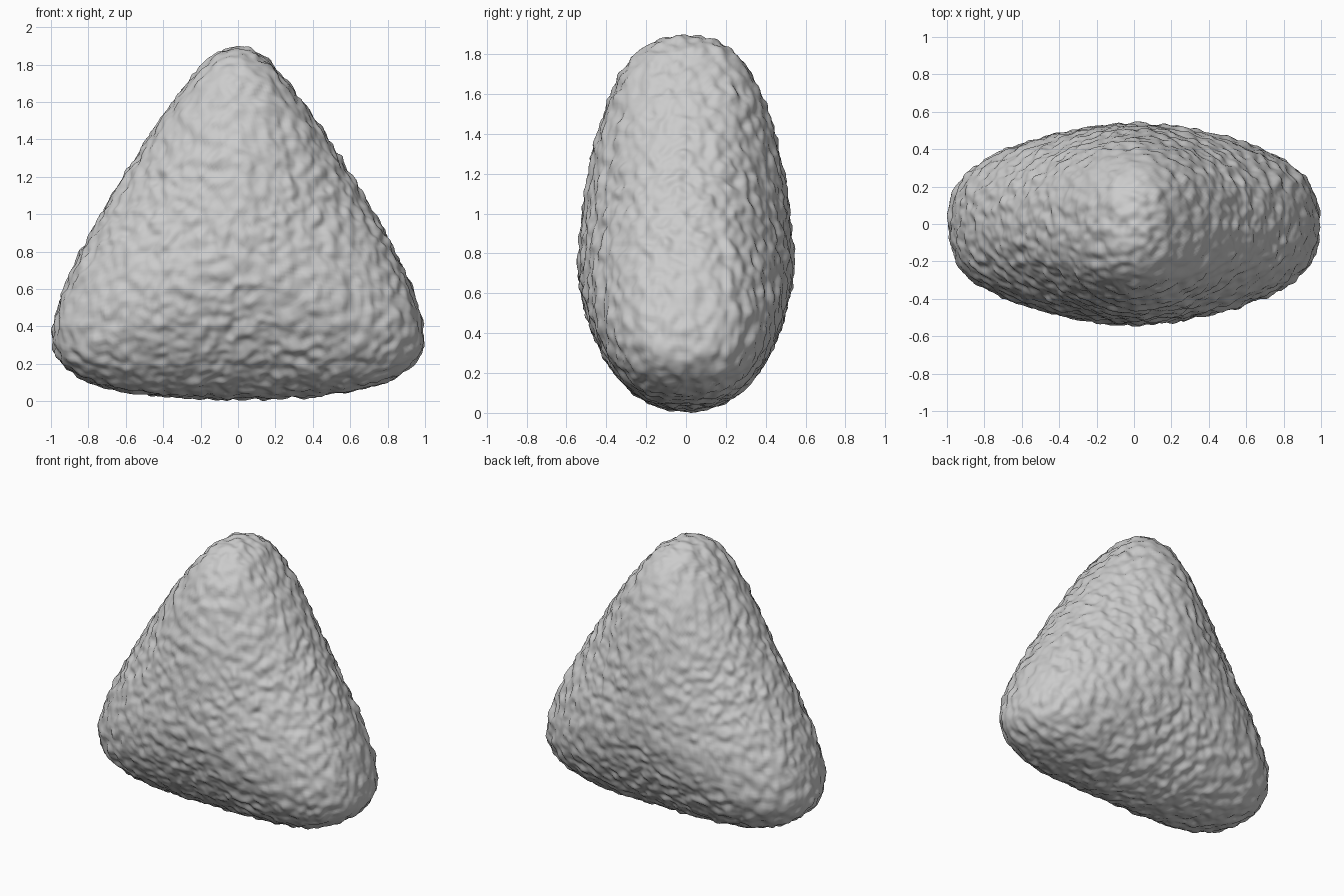
import bpy, bmesh, math
from mathutils import Vector, noise

if "Cube" in bpy.data.objects:
    bpy.data.objects.remove(bpy.data.objects["Cube"])

CENTRE_Z = 0.76
DEPTH = 0.54

# Right half of the front outline (x, z), top to bottom
HALF = [(0, 1.892), (0.1, 1.87), (0.2, 1.785), (0.34, 1.61), (0.485, 1.40),
        (0.61, 1.205), (0.73, 1.005), (0.84, 0.80), (0.93, 0.60), (0.978, 0.45),
        (0.992, 0.35), (0.968, 0.245), (0.90, 0.165), (0.78, 0.102), (0.6, 0.055),
        (0.4, 0.03), (0.2, 0.018), (0, 0.014)]
POLAR = [(math.atan2(x, z - CENTRE_Z), math.hypot(x, z - CENTRE_Z)) for x, z in HALF]


def outline_radius(a):
    """Smooth outline radius at angle a from straight up (0..pi)."""
    n = len(POLAR)
    i = 0
    while i < n - 2 and POLAR[i + 1][0] < a:
        i += 1

    def slope(k):
        if k == 0 or k == n - 1:
            return 0.0
        (a0, r0), (a1, r1) = POLAR[k - 1], POLAR[k + 1]
        return (r1 - r0) / (a1 - a0)

    (a0, r0), (a1, r1) = POLAR[i], POLAR[i + 1]
    h = a1 - a0
    t = min(max((a - a0) / h, 0), 1)
    return ((2*t**3 - 3*t**2 + 1) * r0 + (t**3 - 2*t**2 + t) * h * slope(i)
            + (3*t**2 - 2*t**3) * r1 + (t**3 - t**2) * h * slope(i + 1))


def section_scale(c, s, p, q):
    """Scale that puts direction (c, s) on the curve r^p + y^q = 1."""
    lo, hi = 0.5, 1.6
    for _ in range(20):
        t = (lo + hi) / 2
        if (c * t) ** p + (s * t) ** q < 1:
            lo = t
        else:
            hi = t
    return lo


# Rice ball body: a sphere reshaped into a plump rounded triangle,
# with a blunt rim at the three corners and a rounder rim between them
bm = bmesh.new()
bmesh.ops.create_icosphere(bm, subdivisions=7, radius=1)
for v in bm.verts:
    x, y, z = v.co.normalized()
    c = math.hypot(x, z)
    a = math.atan2(abs(x), z)
    w = (1 - math.cos(3 * a)) / 2
    t = section_scale(c, abs(y), 1.53 + 0.17 * w, 2.8 - 0.6 * w)
    r = outline_radius(a) * t
    v.co = (x * r, DEPTH * y * t, CENTRE_Z + z * r)

# Grainy surface: small bumps along the normals
for _ in range(3):
    bmesh.ops.smooth_vert(bm, verts=bm.verts, factor=0.5,
                          use_axis_x=True, use_axis_y=True, use_axis_z=True)
bm.normal_update()
bumps = []
for v in bm.verts:
    n = noise.noise(v.co * 15) + 0.6 * noise.noise(v.co * 23 + Vector((5, 3, 9)))
    bumps.append(v.normal * (0.016 * n))
for v, b in zip(bm.verts, bumps):
    v.co += b

# Rest the body on the ground
low = min(v.co.z for v in bm.verts)
for v in bm.verts:
    v.co.z -= low
for f in bm.faces:
    f.smooth = True

mesh = bpy.data.meshes.new("rice_ball")
bm.to_mesh(mesh)
bm.free()
bpy.context.collection.objects.link(bpy.data.objects.new("rice_ball", mesh))
